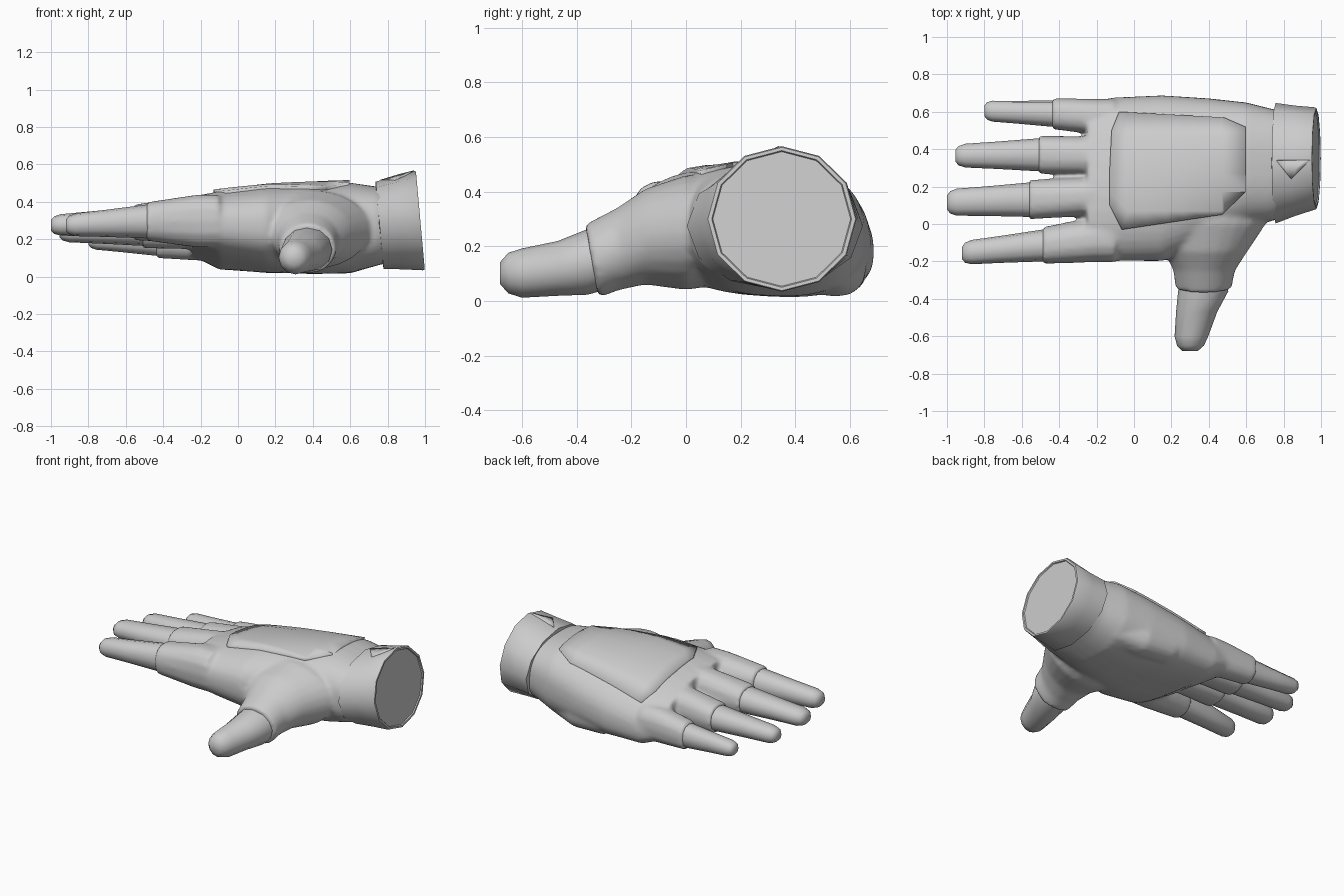
import bpy, bmesh, math
from mathutils import Vector
from mathutils.bvhtree import BVHTree

cube = bpy.data.objects.get("Cube")
if cube:
    bpy.data.objects.remove(cube, do_unlink=True)

COLOUR = (0.6, 0.6, 0.6, 1)
grey = bpy.data.materials.new("light grey")
grey.use_nodes = True
grey.diffuse_color = COLOUR
grey.node_tree.nodes["Principled BSDF"].inputs["Base Color"].default_value = COLOUR


def loft(bm, axis, sections, sides=12, power=1.0):
    """Skin rounded rings: (position, centre, half width, z, half height, slope, arch)."""
    rings = []
    for sec in sections:
        t, c, h, z, hz, slope, arch = (tuple(sec) + (0, 0))[:7]
        ring = []
        for i in range(sides):
            a = 2 * math.pi * i / sides
            co, si = math.cos(a), math.sin(a)
            d = h * math.copysign(abs(co) ** power, co)
            up = hz * math.copysign(abs(si) ** power, si)
            height = z + up + slope * d - arch * d * d
            p = (t, c + d, height) if axis == "X" else (c + d, t, height)
            ring.append(bm.verts.new(p))
        rings.append(ring)
    faces = [bm.faces.new(rings[0]), bm.faces.new(rings[-1])]
    for a, b in zip(rings, rings[1:]):
        for i in range(sides):
            j = (i + 1) % sides
            faces.append(bm.faces.new((a[i], a[j], b[j], b[i])))
    bmesh.ops.recalc_face_normals(bm, faces=faces)


def make_object(name, bm, angle=40):
    mesh = bpy.data.meshes.new(name)
    bm.to_mesh(mesh)
    bm.free()
    mesh.materials.append(grey)
    obj = bpy.data.objects.new(name, mesh)
    bpy.context.collection.objects.link(obj)
    bpy.ops.object.select_all(action="DESELECT")
    obj.select_set(True)
    bpy.context.view_layer.objects.active = obj
    bpy.ops.object.shade_smooth_by_angle(angle=math.radians(angle))
    return obj


def fitted_plate(name, outline, target, lift, thickness, step):
    """Flat outline cut into a grid, dropped on the target and thickened."""
    bm = bmesh.new()
    bm.faces.new([bm.verts.new((x, y, 0)) for x, y in outline])
    for k in range(2):
        values = [p[k] for p in outline]
        cut = min(values) + step
        while cut < max(values) - step / 3:
            co, no = Vector(), Vector()
            co[k], no[k] = cut, 1
            bmesh.ops.bisect_plane(bm, geom=bm.verts[:] + bm.edges[:] + bm.faces[:],
                                   plane_co=co, plane_no=no)
            cut += step
    bpy.context.view_layer.update()
    tree = BVHTree.FromObject(target, bpy.context.evaluated_depsgraph_get())
    for v in bm.verts:
        hit = tree.ray_cast(Vector((v.co.x, v.co.y, 2)), Vector((0, 0, -1)))[0]
        v.co.z = (hit.z if hit else 0.4) + lift
    bm.normal_update()
    if sum(f.normal.z for f in bm.faces) < 0:
        bmesh.ops.reverse_faces(bm, faces=bm.faces[:])
    obj = make_object(name, bm)
    solid = obj.modifiers.new("thickness", "SOLIDIFY")
    solid.thickness, solid.offset = thickness, -1


# Each finger: root, seam and tip as (x, y, half width, z, half height)
fingers = {
    "index_finger": ((-0.22, -0.085, 0.12, 0.297, 0.143), (-0.49, -0.115, 0.085, 0.295, 0.09),
                     (-0.92, -0.155, 0.06, 0.275, 0.055)),
    "middle_finger": ((-0.22, 0.15, 0.105, 0.305, 0.13), (-0.56, 0.13, 0.092, 0.29, 0.082),
                      (-1.0, 0.115, 0.067, 0.275, 0.052)),
    "ring_finger": ((-0.22, 0.365, 0.105, 0.265, 0.12), (-0.51, 0.37, 0.088, 0.245, 0.08),
                    (-0.955, 0.365, 0.058, 0.238, 0.05)),
    "little_finger": ((-0.22, 0.575, 0.095, 0.2, 0.115), (-0.44, 0.59, 0.07, 0.19, 0.078),
                      (-0.8, 0.605, 0.052, 0.195, 0.045)),
}

# Glove body: palm, heel of the hand, thumb root and finger sleeves fused into one skin
bm = bmesh.new()
loft(bm, "X", [
    (-0.25, 0.235, 0.42, 0.285, 0.128, -0.17, 0.25),
    (-0.1, 0.24, 0.437, 0.255, 0.19, -0.14, 0.2),
    (0.15, 0.245, 0.443, 0.255, 0.222, -0.1, 0.15),
    (0.4, 0.29, 0.382, 0.255, 0.238, -0.06, 0.08),
    (0.6, 0.325, 0.325, 0.26, 0.242, -0.03),
    (0.74, 0.315, 0.3, 0.27, 0.212),
    (0.82, 0.325, 0.275, 0.27, 0.19)], 40, 0.8)
loft(bm, "X", [
    (0.05, 0.55, 0.08, 0.16, 0.06),
    (0.2, 0.555, 0.115, 0.15, 0.125),
    (0.42, 0.545, 0.115, 0.145, 0.13),
    (0.62, 0.5, 0.1, 0.17, 0.12)], 16, 0.8)
loft(bm, "Y", [
    (0.2, 0.36, 0.32, 0.27, 0.2),
    (0.0, 0.4, 0.305, 0.25, 0.21),
    (-0.15, 0.385, 0.22, 0.235, 0.175),
    (-0.25, 0.375, 0.165, 0.19, 0.152),
    (-0.345, 0.372, 0.15, 0.145, 0.135)], 24)
for v in bm.verts:
    if v.co.y < -0.3:
        v.co.y -= 0.18 * (v.co.z - 0.145)
for root, seam, tip in fingers.values():
    x, y, w, z, h = seam
    loft(bm, "X", [(-0.1,) + root[1:], root, (x, y, w + 0.014, z, h + 0.014)], 14, 0.85)
hand = make_object("glove_body", bm)
remesh = hand.modifiers.new("fuse", "REMESH")
remesh.mode, remesh.voxel_size, remesh.use_smooth_shade = "VOXEL", 0.013, True
soften = hand.modifiers.new("soften", "SMOOTH")
soften.factor, soften.iterations = 0.5, 10

# Fingers, tapered with blunt rounded tips
for name, (root, seam, tip) in fingers.items():
    start, end = Vector(seam), Vector(tip)
    inner = start.copy()
    inner[0] += 0.08
    rings = [inner, start]
    for t, scale in ((0.5, 1.0), (0.88, 1.03), (0.96, 0.88), (1.0, 0.55)):
        ring = start.lerp(end, t)
        ring[2] *= scale
        ring[4] *= scale
        rings.append(ring)
    bm = bmesh.new()
    loft(bm, "X", rings, 12, 0.9)
    make_object(name, bm, 60)

# Thumb
bm = bmesh.new()
loft(bm, "Y", [
    (-0.28, 0.37, 0.12, 0.155, 0.11),
    (-0.36, 0.37, 0.134, 0.143, 0.12),
    (-0.47, 0.335, 0.11, 0.119, 0.1),
    (-0.6, 0.307, 0.09, 0.102, 0.09),
    (-0.65, 0.302, 0.072, 0.102, 0.074),
    (-0.68, 0.3, 0.04, 0.102, 0.04)], 12)
make_object("thumb", bm, 60)

# Wrist cuff, leaning back, with a stepped end cap
bm = bmesh.new()
loft(bm, "X", [
    (0.75, 0.325, 0.27, 0.275, 0.185),
    (0.755, 0.325, 0.322, 0.275, 0.233),
    (0.86, 0.338, 0.295, 0.288, 0.249),
    (0.965, 0.35, 0.274, 0.3, 0.266),
    (0.975, 0.35, 0.27, 0.3, 0.262),
    (0.975, 0.35, 0.256, 0.3, 0.25),
    (0.968, 0.35, 0.252, 0.3, 0.246)], 12)
for v in bm.verts:
    v.co.x -= 0.09 * (v.co.z - 0.3)
cuff = make_object("wrist_cuff", bm)

# Raised plate on the back of the hand and a small tab on the cuff
fitted_plate("back_plate", [
    (-0.08, 0.6), (-0.12, 0.5), (-0.13, 0.3), (-0.13, 0.1), (-0.065, -0.03),
    (0.47, 0.05), (0.595, 0.17), (0.595, 0.52), (0.48, 0.57)], hand, 0.016, 0.04, 0.1)
fitted_plate("cuff_tab", [(0.76, 0.34), (0.84, 0.24), (0.94, 0.34)], cuff, 0.005, 0.009, 0.05)
